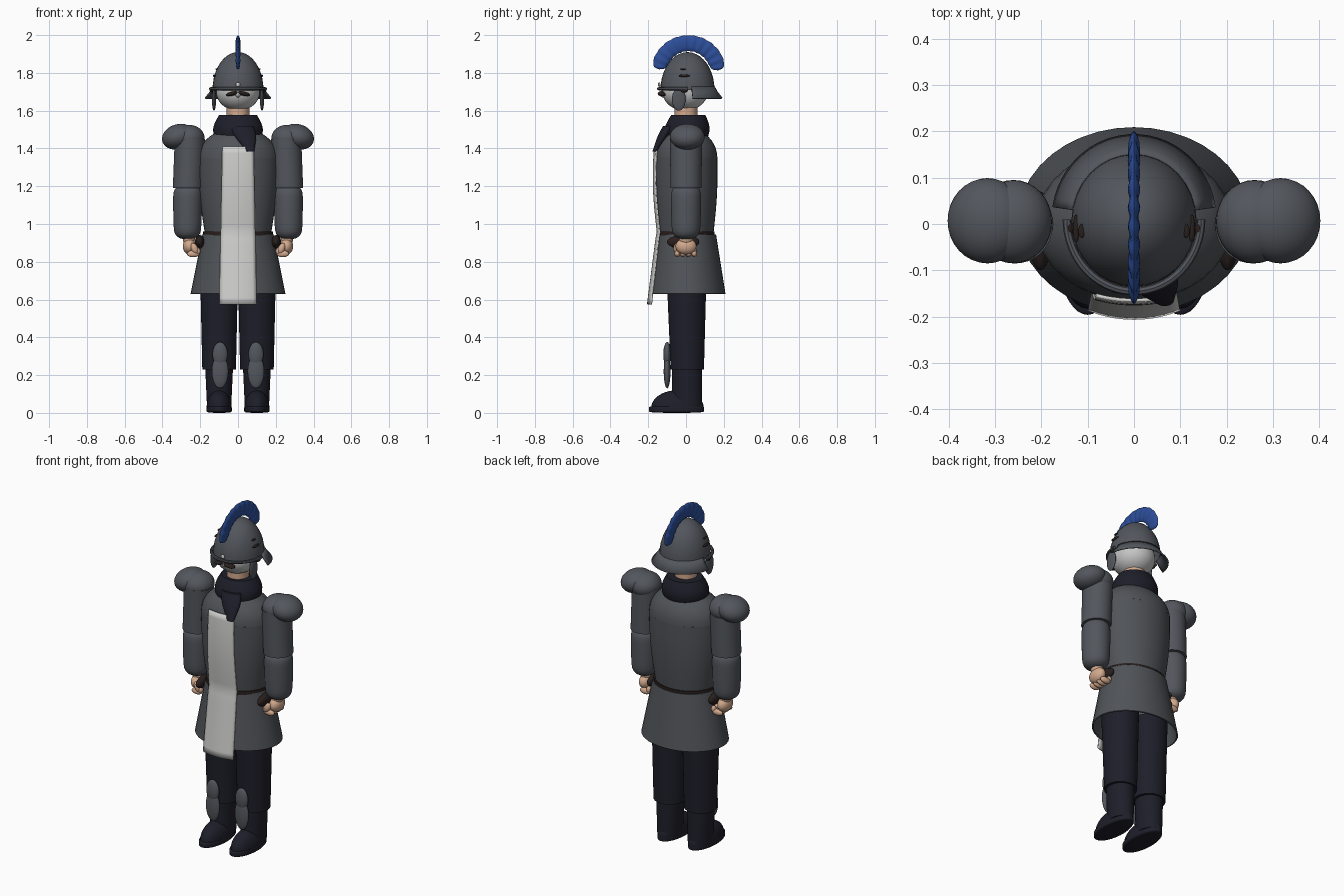
import bpy, bmesh
from math import sin, cos, pi, radians, sqrt

cube = bpy.data.objects.get("Cube")
if cube:
    bpy.data.objects.remove(cube, do_unlink=True)


def material(name, red, green, blue):
    mat = bpy.data.materials.new(name)
    mat.use_nodes = True
    mat.diffuse_color = (red, green, blue, 1)
    shader = mat.node_tree.nodes["Principled BSDF"]
    shader.inputs["Base Color"].default_value = mat.diffuse_color
    return mat


steel = material("steel grey", .085, .093, .108)
cloth = material("tunic grey", .08, .087, .097)
white = material("tabard white", .62, .62, .61)
pale = material("pale face", .55, .56, .55)
navy = material("dark navy", .013, .013, .023)
royal = material("plume blue", .025, .075, .32)
skin = material("skin", .65, .4, .27)
leather = material("dark leather", .022, .014, .013)


def finish(name, mat, bm):
    bmesh.ops.recalc_face_normals(bm, faces=bm.faces)
    mesh = bpy.data.meshes.new(name)
    bm.to_mesh(mesh)
    bm.free()
    mesh.materials.append(mat)
    mesh.shade_smooth()
    mesh.set_sharp_from_angle(angle=radians(40))
    obj = bpy.data.objects.new(name, mesh)
    bpy.context.collection.objects.link(obj)
    return obj


def thicken(obj):
    mod = obj.modifiers.new("thickness", "SOLIDIFY")
    mod.thickness = .008
    mod.offset = 0


def skin_rows(name, mat, rows, ring=False, capped=False):
    """Bridge neighbouring rows of points with faces."""
    bm = bmesh.new()
    grid = [[bm.verts.new(point) for point in row] for row in rows]
    count = len(grid[0])
    for lower, upper in zip(grid, grid[1:]):
        for i in range(count if ring else count - 1):
            j = (i + 1) % count
            bm.faces.new((lower[i], lower[j], upper[j], upper[i]))
    if capped:
        bm.faces.new(grid[0])
        bm.faces.new(grid[-1])
    return finish(name, mat, bm)


def turn(count, start=0, sweep=2 * pi):
    return [start + sweep * i / count for i in range(count)]


def mix(a, b, t):
    return [p + (q - p) * t for p, q in zip(a, b)]


def tube(name, mat, low, high, base, tip, bulge=0, soft=False, capped=True):
    """Blend an oval at one centre into an oval at another; soft rounds the ends."""
    rows = []
    for angle in turn(20, sweep=pi) + [pi]:
        t = (1 - cos(angle)) / 2
        x, y, z = mix(low, high, t)
        swell = 1 + bulge * sin(pi * t)
        if soft:
            swell *= max(.02, sqrt(max(0, 1 - cos(angle) ** 8)))
        rx, ry = (r * swell for r in mix(base, tip, t))
        rows.append([(x + rx * cos(a), y + ry * sin(a), z) for a in turn(40)])
    return skin_rows(name, mat, rows, ring=True, capped=capped)


def ball(name, mat, centre, size, tilt=0, dome=False):
    bm = bmesh.new()
    bmesh.ops.create_uvsphere(bm, u_segments=32, v_segments=20, radius=1)
    if dome:
        below = [v for v in bm.verts if v.co.z < -.01]
        bmesh.ops.delete(bm, geom=below, context="VERTS")
    obj = finish(name, mat, bm)
    obj.location, obj.scale, obj.rotation_euler.y = centre, size, tilt


# Tunic, belt and skirt
tube("torso", cloth, low=(0, 0, .955), high=(0, 0, 1.35), base=(.176, .146), tip=(.212, .166), bulge=.05)
ball("shoulders", cloth, centre=(0, 0, 1.35), size=(.212, .166, .16), dome=True)
tube("belt", leather, low=(0, 0, .935), high=(0, 0, .96), base=(.187, .152), tip=(.184, .152))
skirt = tube("skirt", cloth, low=(0, .008, .63), high=(0, .004, .945), base=(.247, .197),
             tip=(.184, .151), capped=False)
thicken(skirt)


# Tabard draped over chest and skirt
def drape(z):
    return .15 + .022 * sin(pi * (z - .95) / .6) if z > .95 else .154 + .13 * (.95 - z)


rows = []
for step in range(25):
    t = step / 24
    z, half = mix((1.41, .082), (.575, .098), t)
    across = [half * (k / 5 - 1) for k in range(11)]
    rows.append([(x, -drape(z) * sqrt(1 - (x / .23) ** 2), z) for x in across])
thicken(skin_rows("tabard", white, rows))

# Neck, head and scarf
tube("neck", skin, low=(0, 0, 1.5), high=(0, 0, 1.65), base=(.06, .06), tip=(.06, .06))
ball("head", pale, centre=(0, -.005, 1.7), size=(.116, .12, .1))
ball("nose", pale, centre=(0, -.12, 1.69), size=(.016, .02, .02))
tube("scarf", navy, low=(0, 0, 1.43), high=(0, .012, 1.577), base=(.11, .1), tip=(.1, .09), bulge=.25)
tube("scarf_point", navy, low=(.066, -.165, 1.385), high=(.02, -.09, 1.52), base=(.02, .012),
     tip=(.06, .03), bulge=.3)

# Helmet bowl, neck guard and brow band
ball("helmet_bowl", steel, centre=(0, .008, 1.71), size=(.135, .143, .2), dome=True)
arc = turn(24, start=.14, sweep=pi - .16)
guard = skin_rows("neck_guard", steel, [
    [(rx * cos(a), .01 + (rx + .006) * sin(a), z) for a in arc]
    for rx, z in ((.134, 1.725), (.147, 1.7), (.175, 1.665))])
thicken(guard)
band = [[((.145 + .009 * cos(t)) * cos(a), .01 + (.155 + .009 * cos(t)) * sin(a), 1.716 + .008 * sin(t))
         for t in turn(8)] for a in turn(32, start=pi, sweep=pi) + [2 * pi]]
skin_rows("brow_band", steel, band, ring=True, capped=True)
ball("brow_stud", white, centre=(0, -.142, 1.738), size=(.012, .007, .012))

# Rippled plume arching over the bowl
plume = []
steps = 72
for k in range(steps + 1):
    f = k / steps
    angle = radians(5 + 168 * f)
    taper = max(.05, sqrt(1 - abs(2 * f - 1) ** 14))
    wide = .0115 * taper * (1 + .18 * sin(k))
    tall = .042 * taper * (1 + .03 * sin(k))
    section = [(wide * cos(t), .157 + tall * sin(t)) for t in turn(12)]
    plume.append([(x, .013 + r * cos(angle), 1.8 + r * sin(angle)) for x, r in section])
skin_rows("plume", royal, plume, ring=True, capped=True)

# Paired parts
for s, side in ((1, "left_"), (-1, "right_")):
    # Moustache and helmet fittings
    ball(side + "moustache", leather, centre=(s * .03, -.125, 1.69), size=(.035, .025, .011), tilt=s * .25)
    ball(side + "cheek_plate", steel, centre=(s * .127, -.038, 1.66), size=(.011, .036, .06))
    ball(side + "hinge", leather, centre=(s * .14, -.01, 1.71), size=(.01, .02, .014))
    ball(side + "ear_slot", leather, centre=(s * .125, -.01, 1.785), size=(.007, .03, .007))
    ball(side + "upper_slot", leather, centre=(s * .113, -.015, 1.82), size=(.007, .015, .004))

    # Arms and shoulder guards
    tube(side + "upper_arm", steel, low=(s * .265, 0, 1.19), high=(s * .255, 0, 1.45),
         base=(.08, .082), tip=(.08, .085))
    tube(side + "forearm", steel, low=(s * .268, 0, .918), high=(s * .266, 0, 1.21),
         base=(.07, .073), tip=(.077, .08), bulge=.03, soft=True)
    ball(side + "shoulder_guard", steel, centre=(s * .26, .005, 1.455), size=(.083, .09, .07))
    ball(side + "shoulder_lip", steel, centre=(s * .316, .007, 1.462), size=(.088, .092, .066), tilt=s * .3)

    # Fist with curled fingers
    ball(side + "wrist", skin, centre=(s * .26, 0, .92), size=(.032, .036, .035))
    ball(side + "palm", skin, centre=(s * .257, 0, .882), size=(.035, .055, .044))
    for k in range(4):
        y = .03 * k - .046
        ball(side + "finger", skin, centre=(s * .237, y, .842), size=(.033, .015, .018))
        ball(side + "fingertip", skin, centre=(s * .213, y, .856), size=(.014, .014, .019))
    ball(side + "thumb", skin, centre=(s * .23, -.05, .87), size=(.018, .016, .03), tilt=s * .4)
    ball(side + "pouch", leather, centre=(s * .202, -.015, .905), size=(.026, .085, .036))

    # Trousers, boots and leg guards
    tube(side + "trouser", navy, low=(s * .1, .007, .23), high=(s * .1, .003, .72),
         base=(.089, .088), tip=(.1, .105))
    tube(side + "boot_shaft", navy, low=(s * .1, .005, .03), high=(s * .1, .005, .25),
         base=(.064, .08), tip=(.074, .08))
    ball(side + "boot_foot", navy, centre=(s * .1, -.045, .03), size=(.066, .138, .09), dome=True)
    tube(side + "sole", navy, low=(s * .1, -.05, 0), high=(s * .1, -.05, .038),
         base=(.067, .146), tip=(.067, .146), soft=True)
    ball(side + "knee_guard", steel, centre=(s * .095, -.1, .31), size=(.04, .02, .065))
    ball(side + "shin_guard", steel, centre=(s * .095, -.1, .22), size=(.044, .018, .09))
